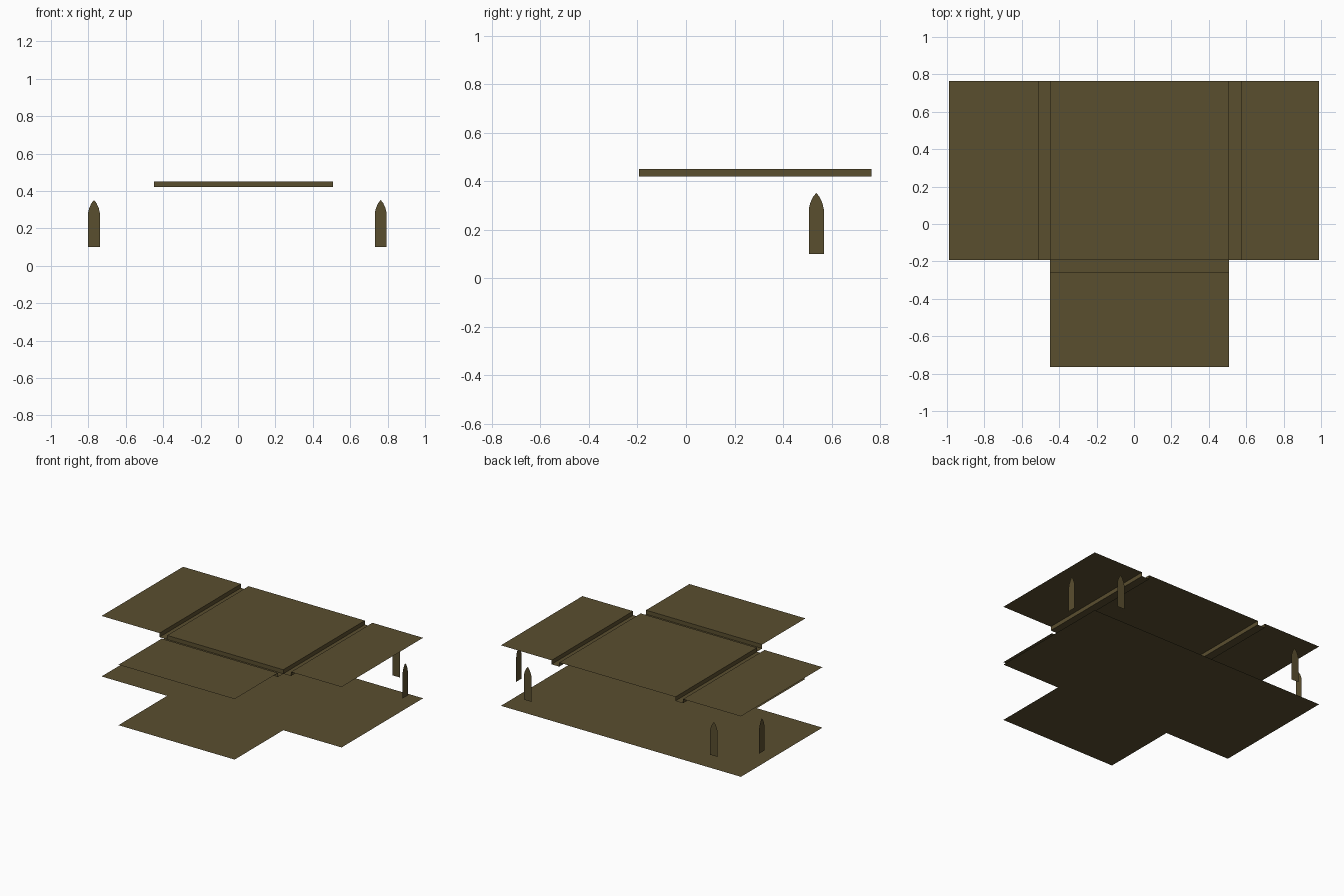
import bpy

if "Cube" in bpy.data.objects:
    bpy.data.objects.remove(bpy.data.objects["Cube"])

brown = bpy.data.materials.new("dark_olive_brown")
brown.diffuse_color = (0.102, 0.077, 0.028, 1)
brown.use_nodes = True
brown.node_tree.nodes["Principled BSDF"].inputs["Base Color"].default_value = brown.diffuse_color

TOP, LOW = 0.45, 0.42              # panel height and groove floor height
XL, XR, YB, YF = -0.988, 0.988, 0.765, -0.765
CL, CR, CF = -0.448, 0.508, -0.193  # centre panel limits
G = 0.063                          # groove width


def make(name, verts, faces):
    mesh = bpy.data.meshes.new(name)
    mesh.from_pydata(verts, [], faces)
    mesh.materials.append(brown)
    obj = bpy.data.objects.new(name, mesh)
    bpy.context.collection.objects.link(obj)
    return obj


def ribbon(name, profile, a, b, along_y):
    """Open profile (position, height) swept from a to b."""
    verts = []
    for p, z in profile:
        verts += [(p, a, z), (p, b, z)] if along_y else [(a, p, z), (b, p, z)]
    faces = []
    for i in range(len(profile) - 1):
        f = (2 * i, 2 * i + 2, 2 * i + 3, 2 * i + 1)
        faces.append(f if along_y else f[::-1])
    make(name, verts, faces)


# T-shaped ground sheet
make("ground_sheet",
     [(CL, YF, 0), (CR, YF, 0), (CR, CF, 0), (XR, CF, 0),
      (XR, YB, 0), (XL, YB, 0), (XL, CF, 0), (CL, CF, 0)],
     [(0, 1, 2, 7), (6, 7, 2, 3, 4, 5)])

# Raised sheet: left, centre and right panels split by two sunken grooves
ribbon("upper_panels",
       [(XL, TOP), (CL - G, TOP), (CL - G, LOW), (CL, LOW), (CL, TOP),
        (CR, TOP), (CR, LOW), (CR + G, LOW), (CR + G, TOP), (XR, TOP)],
       CF, YB, True)

# Front panel with its own groove against the centre panel
ribbon("front_panel",
       [(YF, TOP), (CF - G, TOP), (CF - G, LOW), (CF, LOW), (CF, TOP)],
       CL, CR, False)

# Pointed flat stakes around the rear corners
half = [(0.031, 0.10), (0.031, 0.285), (0.025, 0.31), (0.014, 0.334)]
outline = half + [(0, 0.352)] + [(-u, z) for u, z in reversed(half)]
for side, sx in (("left", -1), ("right", 1)):
    cx = -0.77 if sx < 0 else 0.763
    make(f"{side}_back_stake", [(cx - u, 0.771, z) for u, z in outline],
         [tuple(range(len(outline)))])
    make(f"{side}_side_stake", [(sx * 1.0, 0.537 + sx * u, z) for u, z in outline],
         [tuple(range(len(outline)))])
